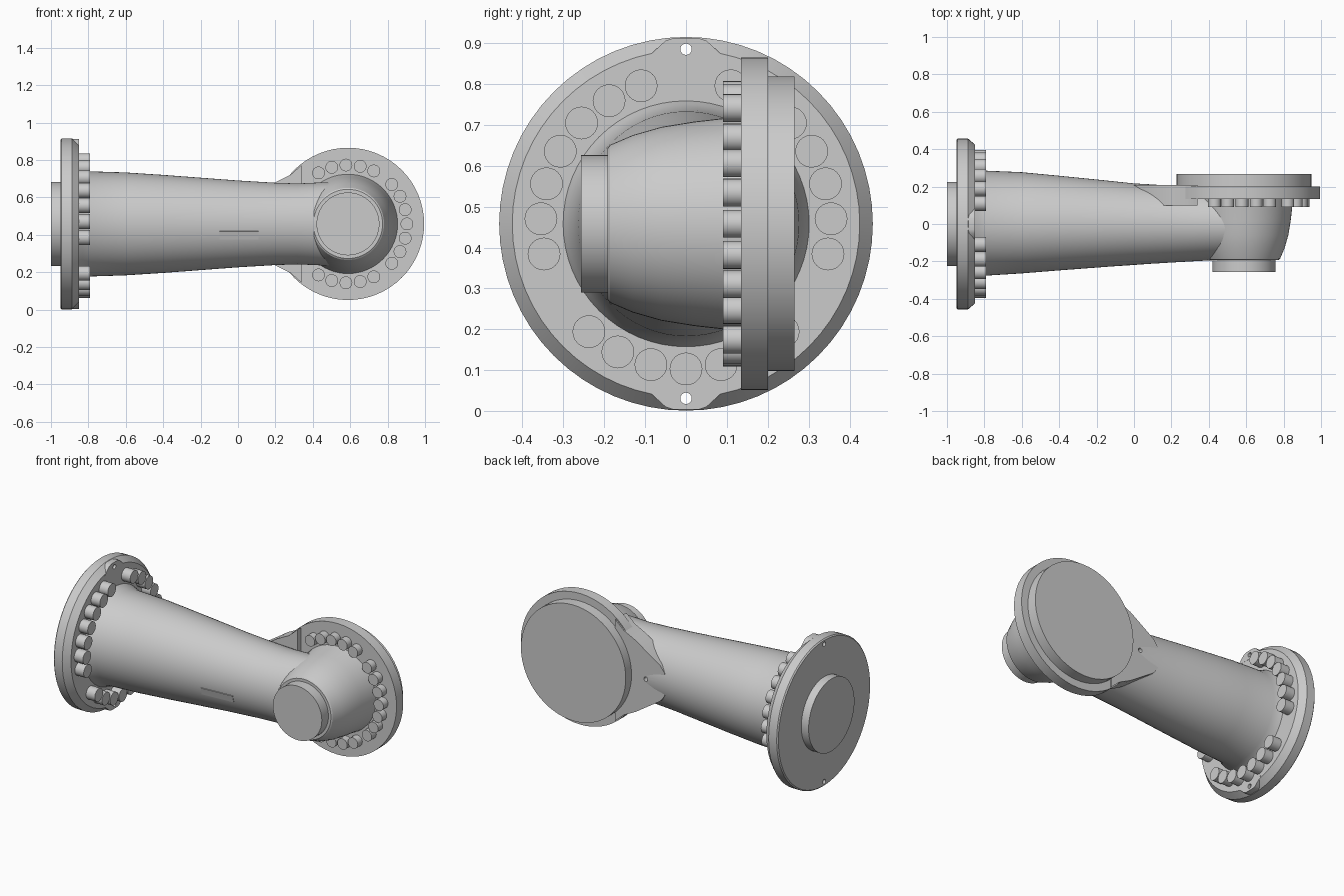
import bpy, bmesh, math
from mathutils import Vector, Matrix

if "Cube" in bpy.data.objects:
    bpy.data.objects.remove(bpy.data.objects["Cube"])

CZ = 0.458          # height of both joint axes
EX = 0.588          # x of the elbow axis
SEG = 64


def finish(name, bm):
    bmesh.ops.recalc_face_normals(bm, faces=bm.faces)
    me = bpy.data.meshes.new(name)
    bm.to_mesh(me)
    bm.free()
    ob = bpy.data.objects.new(name, me)
    bpy.context.collection.objects.link(ob)
    return ob


def skin(name, rings):
    """Closed solid through a list of equal-length point rings."""
    bm = bmesh.new()
    loops = [[bm.verts.new(p) for p in r] for r in rings]
    n = len(loops[0])
    for a, b in zip(loops, loops[1:]):
        for i in range(n):
            j = (i + 1) % n
            bm.faces.new((a[i], a[j], b[j], b[i]))
    bm.faces.new(loops[0])
    bm.faces.new(loops[-1])
    return finish(name, bm)


def lathe(name, axis, center, profile, seg=SEG):
    """Turn (position along axis, radius) pairs around the x or y axis."""
    rings = []
    for t, r in profile:
        ring = []
        for i in range(seg):
            a = 2 * math.pi * i / seg
            u, v = r * math.cos(a), r * math.sin(a)
            p = Vector((t, u, v)) if axis == 'x' else Vector((u, t, v))
            ring.append(p + Vector(center))
        rings.append(ring)
    return skin(name, rings)


def cut(ob, cutter):
    m = ob.modifiers.new("hole", 'BOOLEAN')
    m.operation = 'DIFFERENCE'
    m.solver = 'EXACT'
    m.object = cutter
    bpy.context.view_layer.objects.active = ob
    bpy.ops.object.modifier_apply(modifier=m.name)


base = (0, 0, CZ)
elbow = (EX, 0, CZ)

# Large flange with chamfered rim, and its rear spigot
flange = lathe("base_flange", 'x', base,
               [(-0.95, 0.45), (-0.943, 0.457), (-0.888, 0.457), (-0.85, 0.425)])
lathe("base_spigot", 'x', base, [(-1.0, 0.225), (-0.94, 0.225)])

# Pin-hole lugs at top and bottom of the flange
parts = [flange]
for s, label in ((1, "top"), (-1, "bottom")):
    shape = [(-0.10, 0.40), (-0.075, 0.425), (-0.05, 0.448), (-0.03, 0.4545),
             (0.03, 0.4545), (0.05, 0.448), (0.075, 0.425), (0.10, 0.40)]
    parts.append(skin(label + "_lug", [[(x, y, CZ + s * z) for y, z in shape]
                                       for x in (-0.90, -0.849)]))
for s in (1, -1):
    pin = lathe("pin_cutter", 'x', (0, 0, CZ + s * 0.427), [(-1.1, 0.014), (-0.7, 0.014)], 16)
    for ob in (flange, parts[1] if s > 0 else parts[2]):
        cut(ob, pin)
    bpy.data.objects.remove(pin)

# Tapered arm tube: (x, front depth, back depth, half height)
stations = [(-0.86, 0.305, 0.305, 0.305), (-0.83, 0.292, 0.294, 0.292),
            (-0.79, 0.276, 0.285, 0.281), (-0.60, 0.264, 0.277, 0.275),
            (-0.40, 0.248, 0.258, 0.262), (-0.20, 0.233, 0.238, 0.247),
            (0.0, 0.218, 0.217, 0.232), (0.20, 0.206, 0.206, 0.220),
            (0.32, 0.199, 0.20, 0.216), (0.45, 0.192, 0.195, 0.222),
            (0.60, 0.186, 0.19, 0.222)]
rings = []
for x, front, back, h in stations:
    ring = []
    for i in range(SEG):
        a = 2 * math.pi * i / SEG
        c = math.cos(a)
        ring.append((x, c * (back if c > 0 else front), CZ + h * math.sin(a)))
    rings.append(ring)
skin("arm_tube", rings)

# Elbow housing, front boss, mounting flange and rear cap
lathe("elbow_housing", 'y', elbow,
      [(-0.192, 0.185), (-0.186, 0.193), (-0.13, 0.217), (-0.06, 0.237),
       (0.02, 0.25), (0.09, 0.258), (0.15, 0.268)])
lathe("elbow_boss", 'y', elbow, [(-0.257, 0.168), (-0.18, 0.168)])
lathe("elbow_flange", 'y', elbow, [(0.135, 0.407), (0.201, 0.407)])
lathe("elbow_cap", 'y', elbow, [(0.19, 0.36), (0.266, 0.36)])

# Tapering web that joins the elbow flange to the back of the tube
half = [(0.0, 0.07), (0.03, 0.11), (0.20, 0.222), (0.28, 0.262), (0.34, 0.315)]
outline = half + [(x, -z) for x, z in reversed(half)]
web = skin("flange_web", [[(x, y, CZ + z) for x, z in outline] for y in (0.10, 0.209)])
pin = lathe("web_pin_cutter", 'y', (0.13, 0, CZ), [(0.15, 0.014), (0.3, 0.014)], 16)
for ob in (web, bpy.data.objects["arm_tube"]):
    cut(ob, pin)
bpy.data.objects.remove(pin)

# Bolts of the large flange (degrees from the top, mirrored in y)
for d in (18, 32, 46, 60, 74, 88, 102, 138, 152, 166, 180):
    for s in ((1,) if d == 180 else (1, -1)):
        a = math.radians(d)
        lathe("base_bolt", 'x', (0, s * 0.355 * math.sin(a), CZ + 0.355 * math.cos(a)),
              [(-0.86, 0.04), (-0.79, 0.04)], 24)

# Bolts of the elbow flange (degrees from +x, mirrored in z)
for d in (0, 14, 28, 42, 64, 78, 92, 106, 120):
    for s in ((1,) if d == 0 else (1, -1)):
        a = math.radians(d) * s
        lathe("elbow_bolt", 'y', (EX + 0.315 * math.cos(a), 0, CZ + 0.315 * math.sin(a)),
              [(0.09, 0.034), (0.15, 0.034)], 24)

# Thin plate on the front of the tube
bm = bmesh.new()
bmesh.ops.create_cube(bm, size=1)
bm.transform(Matrix.Translation((0.005, -0.206, 0.398)) @ Matrix.Rotation(math.radians(4), 4, 'Z')
             @ Matrix.Rotation(math.radians(15), 4, 'X') @ Matrix.Diagonal((0.21, 0.014, 0.045, 1)))
finish("side_plate", bm)

# Smooth curved surfaces, crisp edges
for ob in bpy.context.scene.objects:
    ob.select_set(True)
bpy.context.view_layer.objects.active = flange
bpy.ops.object.shade_smooth_by_angle(angle=math.radians(25))
